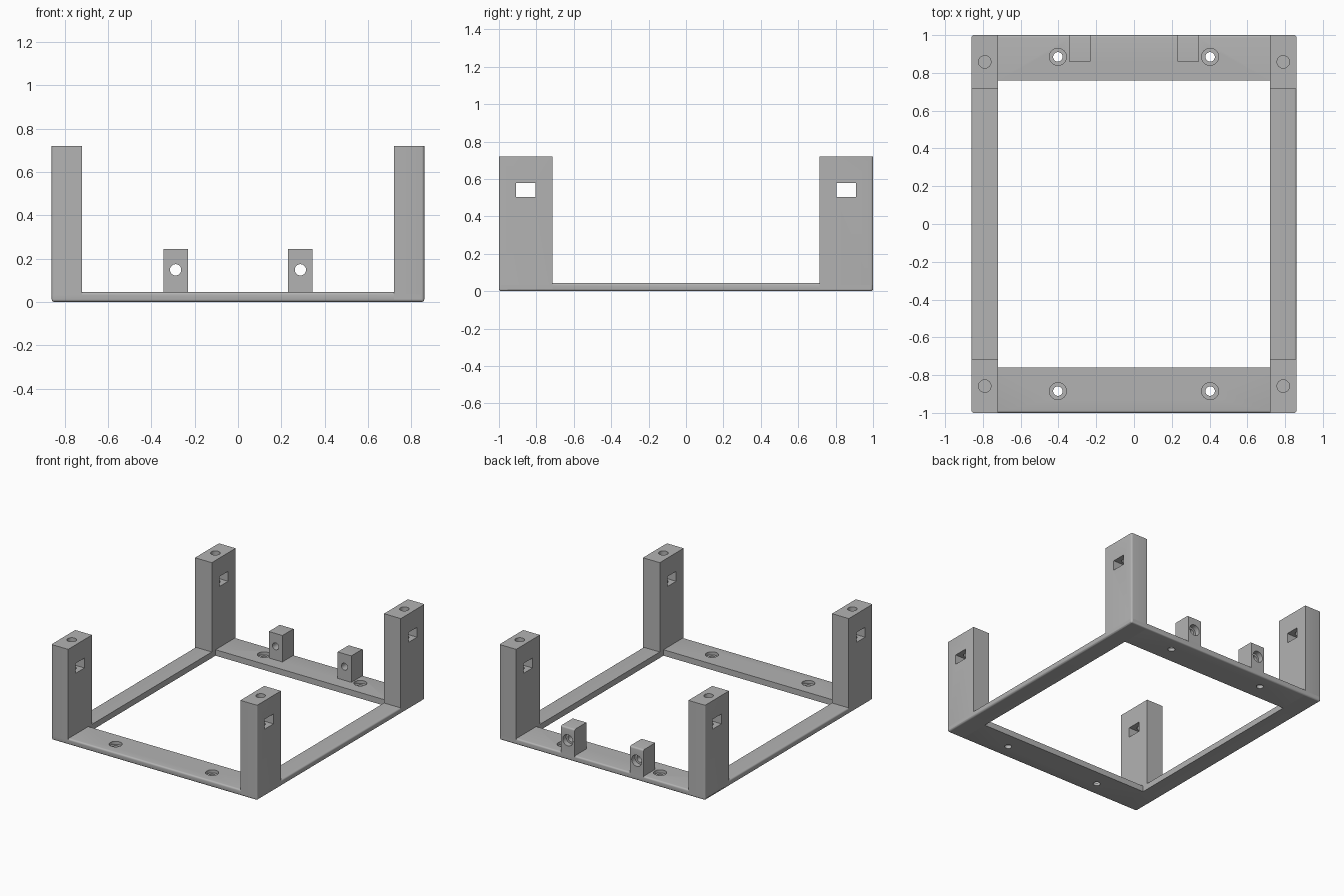
import bpy, bmesh
from mathutils import Vector, Matrix

old = bpy.data.objects.get("Cube")
if old:
    bpy.data.objects.remove(old, do_unlink=True)

W, D, BASE_H, POST_H = 0.86, 1.0, 0.045, 0.72
ROUND = 0.012

grey = bpy.data.materials.new("plain grey")
grey.use_nodes = True
colour = (0.45, 0.45, 0.45, 1)
grey.diffuse_color = colour
grey.node_tree.nodes["Principled BSDF"].inputs["Base Color"].default_value = colour


def finish(name, bm):
    mesh = bpy.data.meshes.new(name)
    bm.to_mesh(mesh)
    bm.free()
    mesh.materials.append(grey)
    obj = bpy.data.objects.new(name, mesh)
    bpy.context.collection.objects.link(obj)
    return obj


def box(name, lo, hi, rounded=()):
    """Box between two corners; edges shared by two listed sides are rounded."""
    lo, hi = Vector(lo), Vector(hi)
    bm = bmesh.new()
    bmesh.ops.create_cube(bm, size=1)
    bmesh.ops.scale(bm, vec=hi - lo, verts=bm.verts)
    bmesh.ops.translate(bm, vec=(lo + hi) / 2, verts=bm.verts)
    bm.normal_update()
    sides = [Vector(n) for n in rounded]
    edges = [e for e in bm.edges
             if all(any(f.normal.dot(n) > 0.9 for n in sides) for f in e.link_faces)]
    if edges:
        bmesh.ops.bevel(bm, geom=edges, offset=ROUND, segments=4,
                        profile=0.5, affect='EDGES')
    return finish(name, bm)


def rod(name, start, end, radius):
    start, end = Vector(start), Vector(end)
    axis = end - start
    turn = axis.to_track_quat('Z', 'Y').to_matrix().to_4x4()
    bm = bmesh.new()
    bmesh.ops.create_cone(bm, cap_ends=True, segments=32, radius1=radius,
                          radius2=radius, depth=axis.length,
                          matrix=Matrix.Translation((start + end) / 2) @ turn)
    return finish(name, bm)


def combine(target, tool, operation='DIFFERENCE'):
    """Apply a boolean straight away and drop the tool."""
    mod = target.modifiers.new("boolean", 'BOOLEAN')
    mod.operation, mod.solver, mod.object = operation, 'EXACT', tool
    bpy.context.view_layer.objects.active = target
    bpy.ops.object.modifier_apply(modifier=mod.name)
    bpy.data.objects.remove(tool, do_unlink=True)


# Rectangular base with rounded outer edges and a large opening
frame = box("mounting_frame", (-W, -D, 0), (W, D, BASE_H),
            [(1, 0, 0), (-1, 0, 0), (0, 1, 0), (0, -1, 0), (0, 0, 1), (0, 0, -1)])
combine(frame, box("opening", (-0.72, -0.76, -1), (0.72, 0.76, 1)))

# Corner posts
for sx in (-1, 1):
    for sy in (-1, 1):
        xs, ys = sorted((sx * 0.72, sx * W)), sorted((sy * 0.715, sy * D))
        post = box("post", (xs[0], ys[0], 0), (xs[1], ys[1], POST_H),
                   [(sx, 0, 0), (0, sy, 0), (0, 0, -1)])
        combine(frame, post, 'UNION')

# Back tabs
for sx in (-1, 1):
    cx = sx * 0.288
    tab = box("tab", (cx - 0.057, 0.86, 0.02), (cx + 0.057, D, 0.245),
              [(0, 1, 0), (0, 0, 1)])
    combine(frame, tab, 'UNION')

# Holes
for sx in (-1, 1):
    cx = sx * 0.288
    combine(frame, rod("tab_hole", (cx, 0.8, 0.148), (cx, 1.1, 0.148), 0.026))
    combine(frame, rod("tab_recess", (cx, 0.96, 0.148), (cx, 1.1, 0.148), 0.042))
    for sy in (-1, 1):
        # Nut slot and screw hole in each post
        ys = sorted((sy * 0.805, sy * 0.91))
        combine(frame, box("slot", (sx * 0.79 - 0.2, ys[0], 0.505),
                           (sx * 0.79 + 0.2, ys[1], 0.58)))
        combine(frame, rod("screw_hole", (sx * 0.79, sy * 0.858, 0.45),
                           (sx * 0.79, sy * 0.858, 0.8), 0.033))
        # Stepped hole in the base
        x, y = sx * 0.403, sy * 0.885
        combine(frame, rod("base_hole", (x, y, -0.1), (x, y, 0.1), 0.025))
        combine(frame, rod("base_recess", (x, y, 0.022), (x, y, 0.1), 0.045))

# Smooth roundings with crisp corners
bpy.ops.object.select_all(action='DESELECT')
frame.select_set(True)
bpy.context.view_layer.objects.active = frame
bpy.ops.object.shade_smooth_by_angle(angle=0.55)
